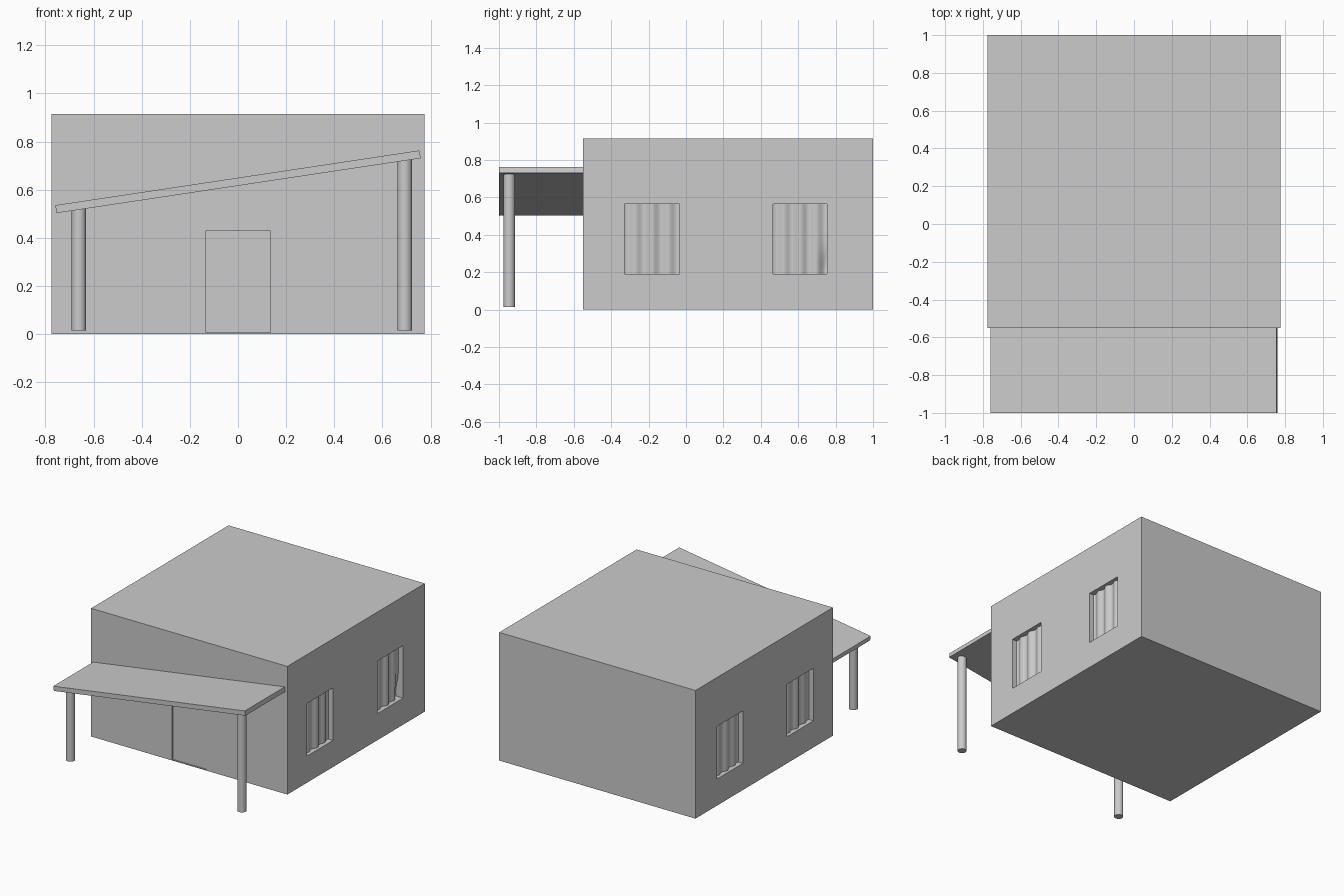
import bpy, bmesh, math

if "Cube" in bpy.data.objects:
    bpy.data.objects.remove(bpy.data.objects["Cube"])

WINDOWS = [(-0.33, -0.035), (0.465, 0.755)]   # y ranges
Z0, Z1 = 0.19, 0.565                          # window sill and head
WALL = 0.775


def box(name, lo, hi):
    bpy.ops.mesh.primitive_cube_add(size=1, location=[(a + b) / 2 for a, b in zip(lo, hi)])
    ob = bpy.context.object
    ob.name = name
    ob.scale = [b - a for a, b in zip(lo, hi)]
    bpy.ops.object.transform_apply(location=False, rotation=False, scale=True)
    return ob


def cut(target, lo, hi):
    cutter = box("recess_cutter", lo, hi)
    mod = target.modifiers.new("recess", 'BOOLEAN')
    mod.operation = 'DIFFERENCE'
    mod.solver = 'EXACT'
    mod.object = cutter
    bpy.context.view_layer.objects.active = target
    bpy.ops.object.modifier_apply(modifier=mod.name)
    bpy.data.objects.remove(cutter, do_unlink=True)


def curtain(name, side, y0, y1, tucked):
    # wavy cloth sheet hanging inside the window recess
    n, rows = 48, 12
    bm = bmesh.new()
    grid = []
    for j in range(rows + 1):
        v = j / rows
        row = []
        for i in range(n + 1):
            u = i / n
            depth = 0.03 + 0.008 * math.sin(2 * math.pi * 3.3 * u + 0.6)
            depth += 0.003 * math.sin(2 * math.pi * 1.4 * u)
            if tucked:
                depth += 0.022 * math.exp(-((1 - u) / 0.12) ** 2 - ((v - 0.1) / 0.2) ** 2)
            row.append(bm.verts.new((side * (WALL - depth), y0 + (y1 - y0) * u, Z0 + (Z1 - Z0) * v)))
        grid.append(row)
    for a, b in zip(grid, grid[1:]):
        for i in range(n):
            f = [a[i], a[i + 1], b[i + 1], b[i]]
            bm.faces.new(f if side > 0 else f[::-1])
    me = bpy.data.meshes.new(name)
    bm.to_mesh(me)
    bm.free()
    for p in me.polygons:
        p.use_smooth = True
    ob = bpy.data.objects.new(name, me)
    bpy.context.collection.objects.link(ob)


# House block with window recesses on both sides and a shallow door recess
house = box("house_walls", (-WALL, -0.55, 0), (WALL, 1.0, 0.915))
for side, label in ((1, "right"), (-1, "left")):
    for k, (y0, y1) in enumerate(WINDOWS):
        xs = sorted((side * (WALL - 0.07), side * (WALL + 0.1)))
        cut(house, (xs[0], y0, Z0), (xs[1], y1, Z1))
        curtain(f"{label}_curtain_{k + 1}", side, y0, y1, side > 0 and k == 1)
cut(house, (-0.135, -0.7, 0.006), (0.135, -0.543, 0.428))

# Sloping porch roof
roof = box("porch_roof", (-0.765, -1.0, 0.6165), (0.765, -0.55, 0.6495))
roof.rotation_euler.y = -math.atan2(0.228, 1.515)

# Round porch posts
for name, x, top in (("left_porch_post", -0.661, 0.522), ("right_porch_post", 0.693, 0.725)):
    bpy.ops.mesh.primitive_cylinder_add(vertices=32, radius=0.03, depth=top - 0.015,
                                        location=(x, -0.945, (top + 0.015) / 2))
    bpy.context.object.name = name
    bpy.ops.object.shade_smooth_by_angle()
